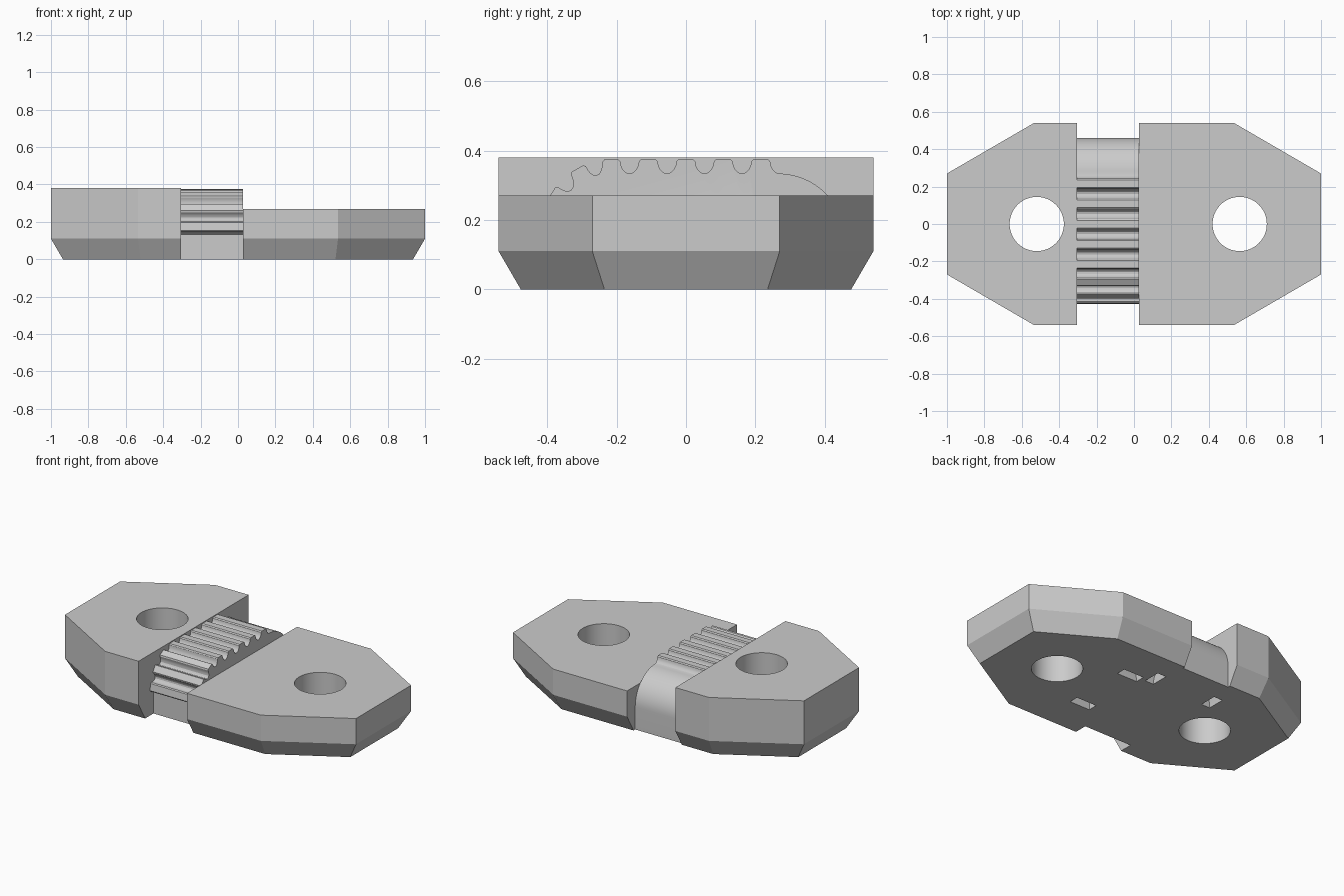
import bpy, bmesh
from math import sin, cos, pi, radians
from mathutils import Matrix, Vector

if "Cube" in bpy.data.objects:
    bpy.data.objects.remove(bpy.data.objects["Cube"], do_unlink=True)

grey = bpy.data.materials.new("plain_grey")
grey.use_nodes = True
grey.diffuse_color = (0.6, 0.6, 0.6, 1)
grey.node_tree.nodes["Principled BSDF"].inputs["Base Color"].default_value = (0.6, 0.6, 0.6, 1)

SLOT_RIGHT, SLOT_LEFT = -0.305, 0.027


def finish(name, bm):
    bmesh.ops.recalc_face_normals(bm, faces=bm.faces)
    mesh = bpy.data.meshes.new(name)
    bm.to_mesh(mesh)
    bm.free()
    obj = bpy.data.objects.new(name, mesh)
    bpy.context.collection.objects.link(obj)
    mesh.materials.append(grey)
    return obj


def extrude(name, points, direction):
    """Prism from a closed 3D outline."""
    bm = bmesh.new()
    face = bm.faces.new([bm.verts.new(p) for p in points])
    out = bmesh.ops.extrude_face_region(bm, geom=[face])
    moved = [v for v in out["geom"] if isinstance(v, bmesh.types.BMVert)]
    bmesh.ops.translate(bm, verts=moved, vec=direction)
    return finish(name, bm)


def octagon(x_end, y_end, x_side, y_side):
    quarter = [(x_end, y_end), (x_side, y_side)]
    half = quarter + [(-x, y) for x, y in reversed(quarter)]
    return half + [(-x, -y) for x, y in half]


def block(name, top, cut_x, side):
    """Chamfered octagonal plate, keeping only one side of the slot."""
    outer, inner = octagon(1, 0.27, 0.535, 0.54), octagon(0.936, 0.235, 0.521, 0.476)
    bm = bmesh.new()
    rings = [[bm.verts.new((x, y, z)) for x, y in ring]
             for ring, z in ((inner, 0), (outer, 0.11), (outer, top))]
    for low, high in zip(rings, rings[1:]):
        for i in range(8):
            j = (i + 1) % 8
            bm.faces.new((low[i], low[j], high[j], high[i]))
    bm.faces.new(rings[0])
    bm.faces.new(rings[-1])
    bmesh.ops.bisect_plane(bm, geom=bm.verts[:] + bm.edges[:] + bm.faces[:],
                           plane_co=(cut_x, 0, 0), plane_no=(-side, 0, 0), clear_outer=True)
    bmesh.ops.holes_fill(bm, edges=[e for e in bm.edges if e.is_boundary])
    return finish(name, bm)


# Belt seat: teeth run along the flat top and wrap around the front
PITCH, BASE, TIP, AXIS_Z, LAST_FLAT = 0.108, 0.195, 0.236, 0.139, 4
FRONT_Y, BACK_Y = -0.2165, 0.265


def belt_point(t, height):
    r = BASE + (TIP - BASE) * height
    if t <= LAST_FLAT:
        return FRONT_Y + PITCH * (LAST_FLAT - t), AXIS_Z + r
    a = radians(27) * (t - LAST_FLAT)
    return FRONT_Y - 0.9 * r * sin(a), AXIS_Z + r * cos(a)


half_tooth = [(-0.5, 0), (-0.4, 0.07), (-0.32, 0.28), (-0.27, 0.55), (-0.25, 0.85), (-0.19, 1)]
tooth = half_tooth + [(-d, h) for d, h in reversed(half_tooth[1:])]
profile = [(BACK_Y + BASE, 0)]
profile += [(BACK_Y + BASE * cos(a), AXIS_Z + BASE * sin(a))
            for a in (i * pi / 32 for i in range(16))]
profile += [belt_point(n + d, h) for n in range(8) for d, h in tooth]
profile.append((profile[-1][0], 0))
belt_seat = extrude("toothed_belt_seat", [(SLOT_RIGHT, y, z) for y, z in profile],
                    (SLOT_LEFT - SLOT_RIGHT, 0, 0))

tall_block = block("tall_block", 0.38, SLOT_RIGHT, -1)
low_block = block("low_block", 0.27, SLOT_LEFT, 1)


# Cutters: screw holes and curved strap tunnels that open underneath
def hole_cutter(x):
    ring = [(x + 0.145 * cos(i * pi / 32), 0.145 * sin(i * pi / 32), -0.1) for i in range(64)]
    return extrude("hole_cutter", ring, (0, 0, 0.6))


def tunnel_cutter(centre, width, angle):
    steps = [i * pi / 24 for i in range(25)]
    arch = [(r * cos(a), r * sin(a)) for r, order in ((0.237, steps), (0.177, steps[::-1]))
            for a in order]
    # Extend both feet slightly below the base
    arch = ([(0.237, -0.05)] + arch[:25] + [(-0.237, -0.05), (-0.177, -0.05)]
            + arch[25:] + [(0.177, -0.05)])
    turn = Matrix.Translation(centre) @ Matrix.Rotation(angle, 4, "Z")
    outline = [turn @ Vector((u, -width / 2, z)) for u, z in arch]
    return extrude("tunnel_cutter", outline, turn.to_3x3() @ Vector((0, width, 0)))


long_tunnel = tunnel_cutter((0.2, 0, 0), 0.14, pi / 2)
cross_tunnel = tunnel_cutter(((SLOT_LEFT + SLOT_RIGHT) / 2, 0.27, 0), 0.11, 0)
cuts = {tall_block: [hole_cutter(-0.52), cross_tunnel],
        low_block: [hole_cutter(0.565), long_tunnel, cross_tunnel],
        belt_seat: [cross_tunnel]}

for part, cutters in cuts.items():
    bpy.ops.object.select_all(action="DESELECT")
    part.select_set(True)
    bpy.context.view_layer.objects.active = part
    for cutter in cutters:
        cutter.hide_render = True
        mod = part.modifiers.new("cut", "BOOLEAN")
        mod.operation, mod.solver, mod.object = "DIFFERENCE", "EXACT", cutter
        bpy.ops.object.modifier_apply(modifier=mod.name)
    bpy.ops.object.shade_smooth_by_angle(angle=radians(25))

for cutter in {c for group in cuts.values() for c in group}:
    bpy.data.objects.remove(cutter, do_unlink=True)
